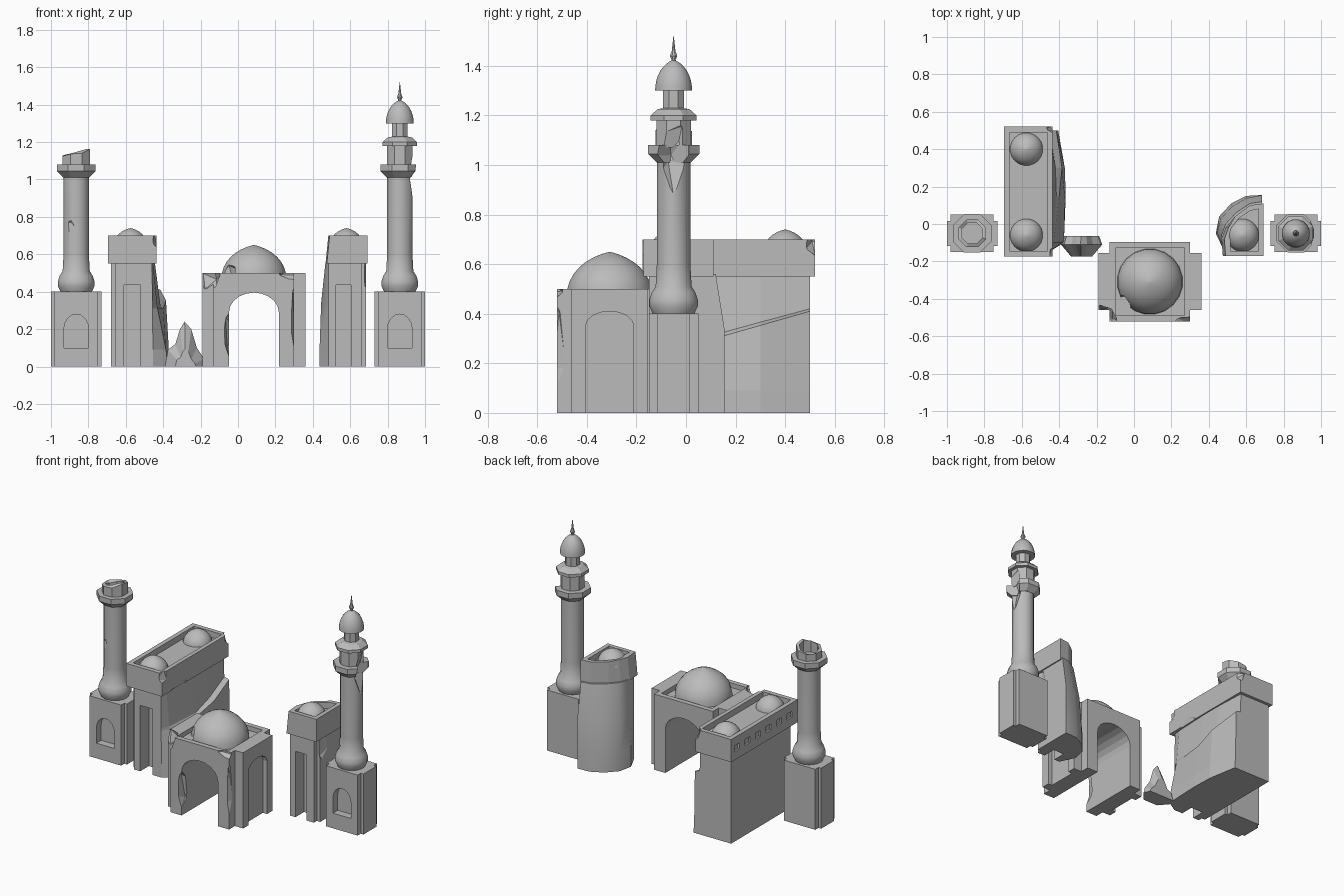
import bpy, bmesh, random
from math import sin, cos, pi, radians
from mathutils import Matrix, Vector

random.seed(4)
if "Cube" in bpy.data.objects:
    bpy.data.objects.remove(bpy.data.objects["Cube"])

STONE = (0.5, 0.5, 0.5, 1)
stone = bpy.data.materials.new("grey_stone")
stone.use_nodes = True
stone.diffuse_color = STONE
stone.node_tree.nodes["Principled BSDF"].inputs["Base Color"].default_value = STONE


def make(name, bm, smooth=False):
    bmesh.ops.recalc_face_normals(bm, faces=bm.faces)
    me = bpy.data.meshes.new(name)
    bm.to_mesh(me)
    bm.free()
    me.materials.append(stone)
    if smooth:
        me.shade_smooth()
        me.set_sharp_from_angle(angle=radians(35))
    ob = bpy.data.objects.new(name, me)
    bpy.context.collection.objects.link(ob)
    return ob


def loft(name, rings, smooth=False, loop=False):
    """Skin a stack of equal rings; loop joins the last ring to the first."""
    bm = bmesh.new()
    vs = [[bm.verts.new(p) for p in r] for r in rings]
    n = len(vs[0])
    pairs = list(zip(vs, vs[1:])) + ([(vs[-1], vs[0])] if loop else [])
    for a, b in pairs:
        for i in range(n):
            j = (i + 1) % n
            bm.faces.new((a[i], a[j], b[j], b[i]))
    if not loop:
        bm.faces.new(vs[0][::-1])
        bm.faces.new(vs[-1])
    return make(name, bm, smooth)


def column(name, plan, z0, z1):
    return loft(name, [[(x, y, z) for x, y in plan] for z in (z0, z1)])


def box(name, x0, x1, y0, y1, z0, z1):
    return column(name, [(x0, y0), (x1, y0), (x1, y1), (x0, y1)], z0, z1)


def cross_plan(cx, cy, a, b, nx, ny):
    """Rectangle with a square notch at each corner."""
    q = [(a, -b + ny), (a, b - ny), (a - nx, b - ny), (a - nx, b)]
    q += [(-x, y) for x, y in q[::-1]]
    q += [(-a + nx, -b + ny), (-a + nx, -b), (a - nx, -b), (a - nx, -b + ny)]
    return [(cx + x, cy + y) for x, y in dict.fromkeys(q)]


def lathe(name, cx, cy, profile, sides=16, smooth=True, loop=False):
    t = [2 * pi * (i + 0.5) / sides for i in range(sides)]
    return loft(name, [[(cx + r * cos(a), cy + r * sin(a), z) for a in t]
                       for r, z in profile], smooth, loop)


def dome(name, cx, cy, r, z, h, sides=20):
    prof = [(r * cos(a) + 0.001, z + h * (sin(a) + 0.1 * (a / (pi / 2)) ** 4) / 1.1)
            for a in [i * pi / 16 for i in range(9)]]
    return lathe(name, cx, cy, prof, sides)


def arch(w, z0, spring, peak, n=8):
    """Arched outline in a (width, height) plane."""
    top = [(w * cos(pi * i / n), spring + (peak - spring) * sin(pi * i / n)) for i in range(n + 1)]
    return [(-w, z0), (w, z0)] + top


def arch_cutter(outline, along, centre, d0, d1):
    if along == "y":
        return loft("cutter", [[(centre + u, d, z) for u, z in outline] for d in (d0, d1)])
    return loft("cutter", [[(d, centre + u, z) for u, z in outline] for d in (d0, d1)])


def chip(loc, size):
    """Rough faceted lump used to break pieces away."""
    bm = bmesh.new()
    bmesh.ops.create_icosphere(bm, subdivisions=1, radius=1.05)
    rot = Matrix.Rotation(random.uniform(0, 3), 4, Vector((random.random(), 1, random.random())))
    bmesh.ops.transform(bm, verts=bm.verts, matrix=Matrix.Translation(loc) @ Matrix.Diagonal((*size, 1)) @ rot)
    return make("cutter", bm)


def cut(ob, *cutters):
    """Subtract the cutters, bake the result and delete them."""
    for c in cutters:
        c.hide_render = True
        m = ob.modifiers.new("cut", "BOOLEAN")
        m.operation, m.solver, m.object = "DIFFERENCE", "EXACT", c
    dg = bpy.context.evaluated_depsgraph_get()
    me = bpy.data.meshes.new_from_object(ob.evaluated_get(dg))
    ob.modifiers.clear()
    ob.data = me
    for c in cutters:
        bpy.data.objects.remove(c)
    return ob


# Minaret parts shared by both towers
CY = -0.05
SHAFT = [(0.085, 0.4), (0.1, 0.43), (0.1, 0.455), (0.09, 0.485), (0.074, 0.51), (0.069, 0.6), (0.069, 1.02)]
BALCONY = [(0.074, 1.01), (0.112, 1.045), (0.112, 1.08), (0.06, 1.08)]


def minaret(side, cx):
    base = column(side + "_minaret_base", cross_plan(cx, CY, 0.135, 0.1, 0.02, 0.033), 0, 0.4)
    cut(base, arch_cutter(arch(0.066, 0.1, 0.2, 0.28), "y", cx, -0.2, -0.1))
    shaft = lathe(side + "_minaret_shaft", cx, CY, SHAFT)
    balcony = lathe(side + "_minaret_balcony", cx, CY, BALCONY, 8, False)
    return shaft, balcony


# Broken tower
shaft, balcony = minaret("right", -0.865)
cut(shaft, chip((-0.91, -0.135, 0.75), (0.045, 0.035, 0.06)))
lantern = lathe("right_broken_lantern", -0.865, CY,
                [(0.08, 1.07), (0.08, 1.14), (0.06, 1.14), (0.06, 1.07)], 8, False, True)
for v in lantern.data.vertices:
    if v.co.z > 1.1:
        v.co.z += (v.co.x + 0.865) * 0.3 + random.uniform(-0.015, 0.012)

# Standing tower with its crown
CX = 0.865
shaft, balcony = minaret("left", CX)
lantern = lathe("left_lantern", CX, CY, [(0.075, 1.07), (0.075, 1.19), (0.055, 1.19), (0.055, 1.07)], 8, False, True)
for ob in (shaft, balcony, lantern):
    cut(ob, chip((1.0, CY, 1.02), (0.105, 0.085, 0.2)))
lathe("lantern_roof", CX, CY, [(0.1, 1.18), (0.1, 1.2), (0.07, 1.225), (0.04, 1.23)], 8, False)
lathe("upper_lantern", CX, CY, [(0.046, 1.22), (0.046, 1.31)], 8, False)
dome("minaret_dome", CX, CY, 0.075, 1.3, 0.125, 16)
lathe("finial", CX, CY, [(0.012, 1.41), (0.009, 1.425), (0.016, 1.44), (0.008, 1.46), (0.001, 1.52)], 8)

# Domed gate
gx, gy = 0.085, -0.308
gate = column("gate", cross_plan(gx, gy, 0.275, 0.213, 0.06, 0.06), 0, 0.5)
cut(gate,
    arch_cutter(arch(0.133, -0.1, 0.29, 0.395, 10), "y", gx, -0.7, 0.1),
    box("cutter", gx - 0.185, gx + 0.185, gy - 0.18, gy + 0.18, 0.47, 0.6))
for s in (-1, 1):
    cut(gate, arch_cutter(arch(0.097, -0.1, 0.35, 0.41), "x", gy, gx + s * 0.245, gx + s * 0.4))
cut(gate,
    chip((-0.03, -0.54, 0.17), (0.05, 0.09, 0.15)),
    chip((0.325, -0.53, 0.25), (0.045, 0.05, 0.24)),
    chip((0.3, -0.54, 0.5), (0.1, 0.05, 0.04)),
    chip((-0.16, -0.5, 0.48), (0.07, 0.07, 0.08)))
gate_dome = dome("gate_dome", gx, gy, 0.175, 0.47, 0.18)
cut(gate_dome, chip((-0.065, -0.43, 0.5), (0.06, 0.055, 0.07)))

# Long hall: the inner side wall is broken and leans outward at its foot
ys = (-0.1, 0.15, 0.3, 0.5)


def hall_ring(xs, front_x, z0, z1):
    z = [z0, z0, z0 + (z1 - z0) * 0.43, z1]
    return ([(-0.68, -0.15, z0), (-0.65, -0.15, z0), (front_x, -0.15, z0)]
            + [(x, y, h) for x, y, h in zip(xs, ys, z)] + [(-0.68, 0.5, z1)])


hall = loft("long_hall_wall", [
    hall_ring((-0.375, -0.365, -0.37, -0.405), -0.455, 0, 0),
    hall_ring((-0.385, -0.37, -0.37, -0.41), -0.455, 0.09, 0.09),
    hall_ring((-0.43, -0.4, -0.385, -0.415), -0.457, 0.31, 0.41),
    hall_ring((-0.432, -0.415, -0.42, -0.45), -0.457, 0.325, 0.42),
    hall_ring((-0.455, -0.445, -0.445, -0.455), -0.46, 0.56, 0.56)])
cut(hall, box("cutter", -0.61, -0.52, -0.3, -0.06, -0.1, 0.435),
    box("cutter", -0.8, -0.655, -0.3, -0.12, -0.1, 0.6))
parapet = box("long_hall_parapet", -0.695, -0.435, -0.175, 0.52, 0.55, 0.7)
cut(parapet, box("cutter", -0.665, -0.462, -0.145, 0.49, 0.66, 0.8),
    *[box("cutter", -0.8, -0.683, y - 0.025, y + 0.025, 0.605, 0.645)
      for y in [0.46 - 0.11 * i for i in range(6)]])
cut(parapet, chip((-0.42, -0.19, 0.68), (0.04, 0.08, 0.06)),
    chip((-0.41, 0.0, 0.56), (0.035, 0.12, 0.05)),
    chip((-0.42, 0.52, 0.69), (0.05, 0.04, 0.06)))
for label, y in (("front", -0.06), ("back", 0.4)):
    dome("long_hall_" + label + "_dome", -0.575, y, 0.088, 0.65, 0.09)

# Fallen rubble beside the hall
spikes = [(-0.39, 0), (-0.375, 0.09), (-0.335, 0.12), (-0.31, 0.2), (-0.285, 0.24),
          (-0.25, 0.2), (-0.22, 0.1), (-0.18, 0.04), (-0.17, 0)]
loft("rubble", [[(-0.28 + (x + 0.28) * s, y, z * h) for x, z in spikes]
                for y, s, h in ((-0.175, 0.5, 0.4), (-0.11, 1, 1), (-0.065, 0.85, 0.55))])

# Short hall: only the front corner stands, torn along a curve behind
foot = [(0.485, -0.15), (0.685, -0.15), (0.685, 0.155), (0.6, 0.15), (0.52, 0.11), (0.455, 0.04), (0.437, -0.05)]
neck = [(0.485, -0.15), (0.685, -0.15), (0.685, 0.12), (0.62, 0.11), (0.545, 0.06), (0.49, 0.0), (0.468, -0.06)]
rim = [(0.475, -0.172), (0.693, -0.172), (0.693, 0.11), (0.62, 0.1), (0.54, 0.04), (0.49, -0.02), (0.468, -0.08)]
inner = [(0.515, -0.145), (0.665, -0.145), (0.665, 0.08), (0.62, 0.07), (0.56, 0.03), (0.52, -0.02)]
ring = lambda plan, z: [(x, y, z) for x, y in plan]
mid = [((a[0] + b[0]) / 2 - 0.008, (a[1] + b[1]) / 2 + 0.008) if i > 2 else a
       for i, (a, b) in enumerate(zip(foot, neck))]
stub = loft("short_hall_wall", [ring(foot, 0), ring(foot, 0.12), ring(mid, 0.34), ring(neck, 0.56)], True)
cut(stub, box("cutter", 0.525, 0.605, -0.3, -0.06, -0.1, 0.435),
    box("cutter", 0.66, 0.8, -0.3, -0.12, -0.1, 0.6))
cut(stub, chip((0.7, -0.1, 0.5), (0.03, 0.06, 0.12)))
stub_rim = loft("short_hall_parapet", [ring(rim, 0.55), ring([(x + 0.015 * (x < 0.5), y) for x, y in rim], 0.7)])
cut(stub_rim, column("cutter", inner, 0.66, 0.8))
dome("short_hall_dome", 0.58, -0.06, 0.088, 0.65, 0.09)
